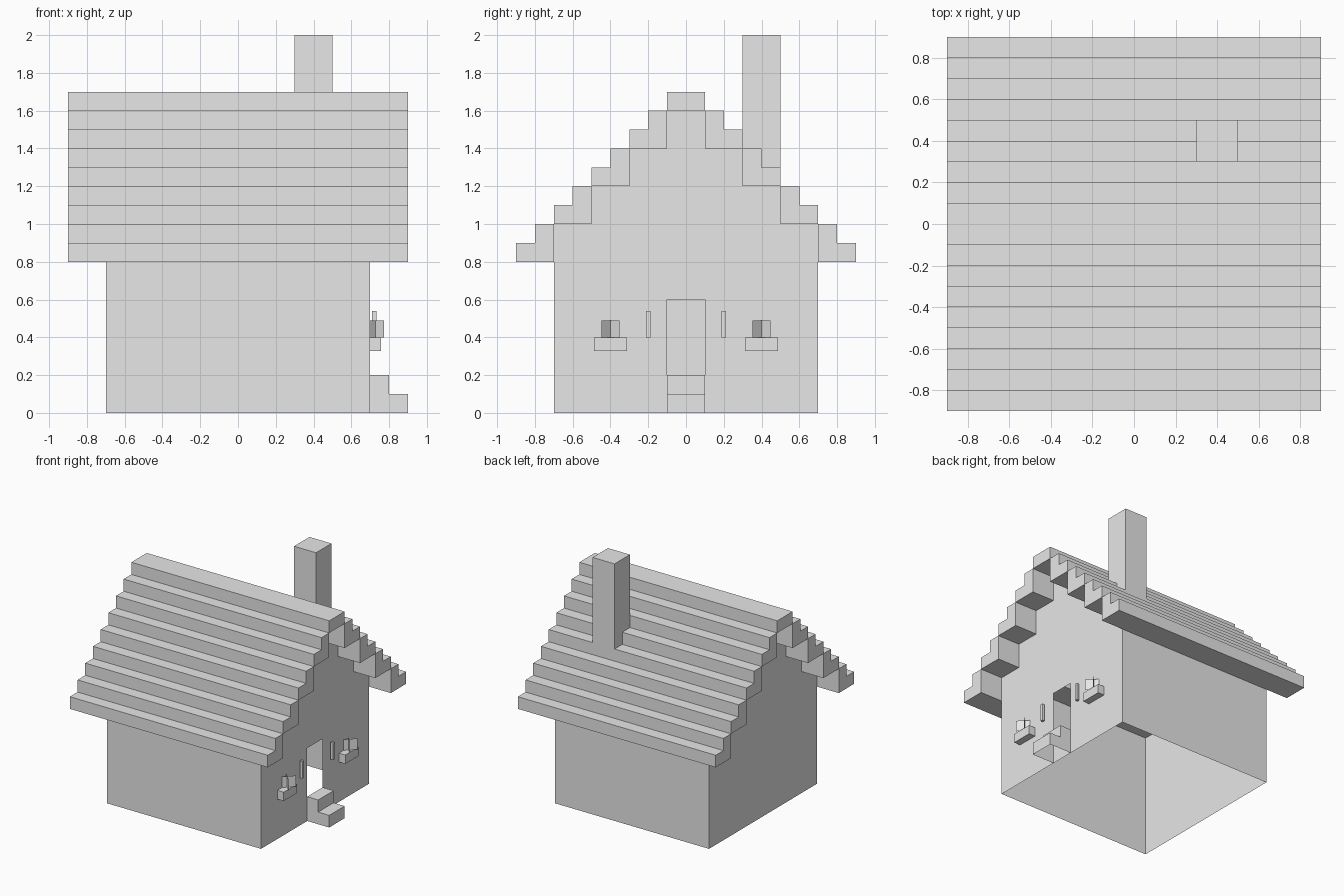
import bpy

if "Cube" in bpy.data.objects:
    bpy.data.objects.remove(bpy.data.objects["Cube"])

grey = bpy.data.materials.new("light_grey")
grey.diffuse_color = (0.8, 0.8, 0.8, 1)
grey.use_nodes = True
grey.node_tree.nodes["Principled BSDF"].inputs["Base Color"].default_value = grey.diffuse_color


def make(name, verts, faces):
    me = bpy.data.meshes.new(name)
    me.from_pydata(verts, [], faces)
    me.materials.append(grey)
    me.update()
    ob = bpy.data.objects.new(name, me)
    bpy.context.collection.objects.link(ob)
    return ob


def prism_x(name, profile, x0, x1):
    """Closed prism: a (y, z) outline, counter-clockwise, extruded along x."""
    n = len(profile)
    verts = [(x, y, z) for x in (x0, x1) for y, z in profile]
    faces = [list(range(n))[::-1], list(range(n, 2 * n))]
    faces += [(i, (i + 1) % n, n + (i + 1) % n, n + i) for i in range(n)]
    return make(name, verts, faces)


def box(name, x0, x1, y0, y1, z0, z1):
    return prism_x(name, [(y0, z0), (y1, z0), (y1, z1), (y0, z1)], x0, x1)


def flat_x(name, outline, x, outward):
    """Single wall face at x, from a counter-clockwise (y, z) outline."""
    order = list(range(len(outline)))
    return make(name, [(x, y, z) for y, z in outline],
                [order if outward > 0 else order[::-1]])


# Gable walls: stepped top; the entrance side has an open doorway
stepped = [(0.7, 0), (0.7, 1), (0.5, 1), (0.5, 1.2), (0.3, 1.2),
           (0.3, 1.4), (0.1, 1.4), (0.1, 1.6)]
mirrored = [(-y, z) for y, z in reversed(stepped)]
flat_x("rear_gable_wall", stepped + mirrored, -0.7, -1)
door_half = [(0, 0)] + stepped + [(0, 1.6), (0, 0.6), (0.1, 0.6), (0.1, 0.2), (0, 0.2)]
flat_x("entrance_gable_wall_a", door_half, 0.7, 1)
flat_x("entrance_gable_wall_b", [(-y, z) for y, z in reversed(door_half)], 0.7, 1)

# Long side walls, up to the eaves
for s, side in ((-1, "front"), (1, "back")):
    quad = [(-0.7, s * 0.7, 0), (0.7, s * 0.7, 0), (0.7, s * 0.7, 0.8), (-0.7, s * 0.7, 0.8)]
    make(side + "_wall", quad, [(0, 1, 2, 3) if s < 0 else (3, 2, 1, 0)])

# Roof: L-shaped stair tiers on both slopes, and a ridge beam
for i in range(4):
    y, z = 0.7 - 0.2 * i, 0.8 + 0.2 * i
    tier = [(y, z), (y + 0.2, z), (y + 0.2, z + 0.1), (y + 0.1, z + 0.1),
            (y + 0.1, z + 0.2), (y, z + 0.2)]
    prism_x("back_roof_tier", tier, -0.9, 0.9)
    prism_x("front_roof_tier", [(-a, b) for a, b in reversed(tier)], -0.9, 0.9)
box("roof_ridge", -0.9, 0.9, -0.1, 0.1, 1.6, 1.7)

# Chimney
box("chimney", 0.3, 0.5, 0.3, 0.5, 1.3, 2.0)

# Doorstep: two steps, open underneath
outline = [(0.7, 0), (0.9, 0), (0.9, 0.1), (0.8, 0.1), (0.8, 0.2), (0.7, 0.2)]
verts = [(x, y, z) for y in (-0.1, 0.1) for x, z in outline]
faces = [tuple(range(6)), tuple(range(11, 5, -1))]
faces += [(i, i + 6, i + 7, i + 1) for i in range(1, 5)]
make("doorstep", verts, faces)

# Planters with crossed-leaf plants, and lamps beside the door
for s in (-1, 1):
    box("planter", 0.7, 0.757, s * 0.4 - 0.087, s * 0.4 + 0.087, 0.327, 0.4)
    for d in (-1, 1):
        c, r = s * 0.4, 0.047
        make("plant_leaf", [(0.727 - r, c - d * r, 0.4), (0.727 + r, c + d * r, 0.4),
                            (0.727 + r, c + d * r, 0.49), (0.727 - r, c - d * r, 0.49)],
             [(0, 1, 2, 3)])
    box("wall_lamp", 0.71, 0.733, s * 0.2 - 0.011, s * 0.2 + 0.011, 0.4, 0.54)
